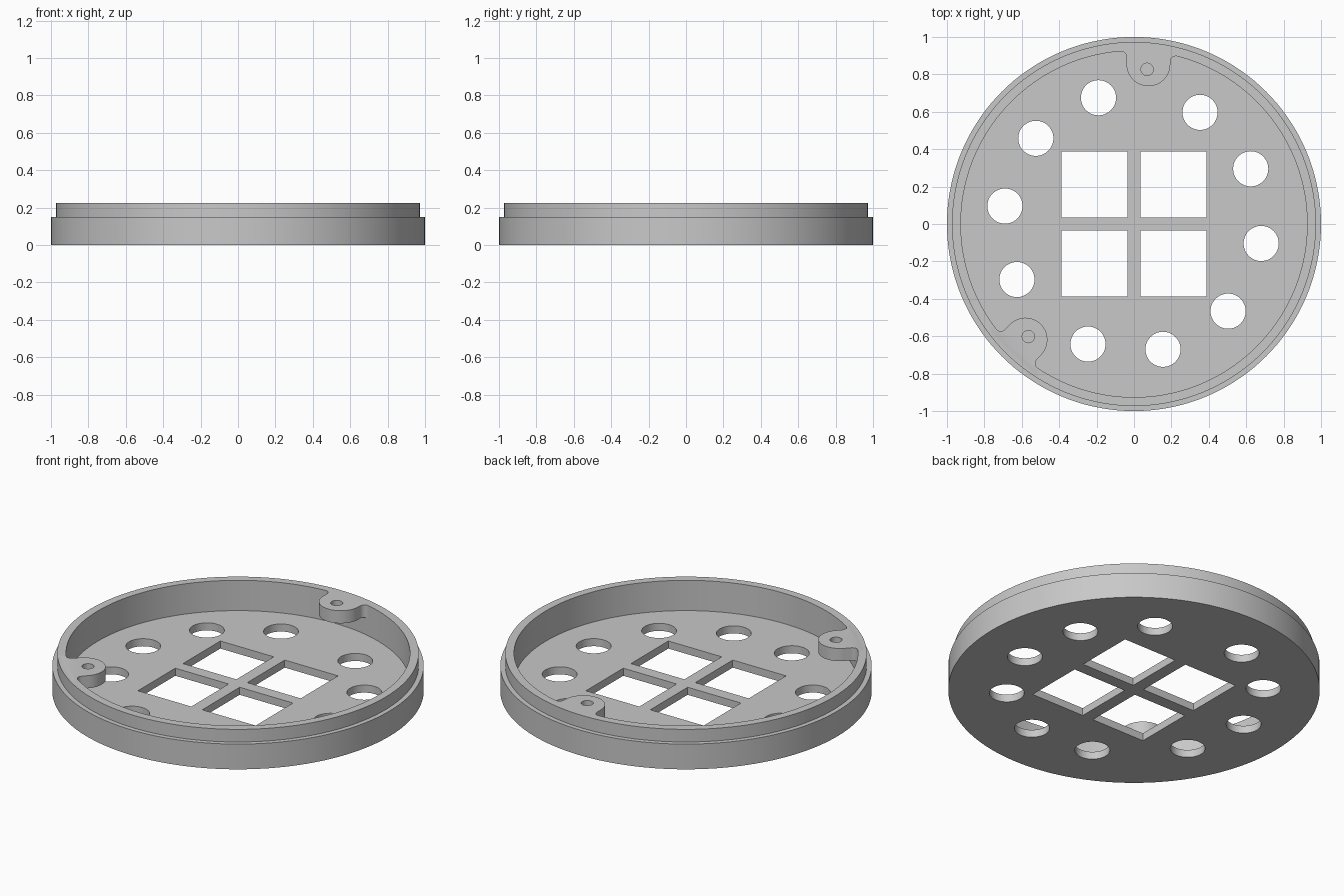
import bpy, bmesh, math
from mathutils import Vector

if "Cube" in bpy.data.objects:
    bpy.data.objects.remove(bpy.data.objects["Cube"])

R_IN, R_RIM, R_OUT = 0.926, 0.973, 1.0
Z_FLOOR, Z_STEP, Z_TOP = 0.045, 0.15, 0.225

grey = bpy.data.materials.new("plain grey")
grey.diffuse_color = (0.58, 0.58, 0.58, 1)
grey.use_nodes = True
grey.node_tree.nodes["Principled BSDF"].inputs["Base Color"].default_value = grey.diffuse_color


def make_object(name, bm):
    bmesh.ops.recalc_face_normals(bm, faces=bm.faces)
    mesh = bpy.data.meshes.new(name)
    bm.to_mesh(mesh)
    bm.free()
    mesh.materials.append(grey)
    obj = bpy.data.objects.new(name, mesh)
    bpy.context.collection.objects.link(obj)
    return obj


def add_prism(bm, outline, z0, z1):
    """Extrude a flat outline from z0 up to z1."""
    face = bm.faces.new([bm.verts.new((x, y, z0)) for x, y in outline])
    new = bmesh.ops.extrude_face_region(bm, geom=[face])["geom"]
    bmesh.ops.translate(bm, vec=(0, 0, z1 - z0),
                        verts=[v for v in new if isinstance(v, bmesh.types.BMVert)])
    return bm


def circle(cx, cy, r, n=48):
    return [(cx + r * math.cos(2 * math.pi * i / n),
             cy + r * math.sin(2 * math.pi * i / n)) for i in range(n)]


def lug_outline(cx, cy, angle, h=0.117, f=0.03):
    """Round-nosed tab running outwards, filleted into the inner wall."""
    u = Vector((math.cos(angle), math.sin(angle)))
    v = Vector((-u.y, u.x))
    c = Vector((cx, cy))
    cu, cv = c.dot(u), c.dot(v)

    def flare(s):
        fv = cv + s * (h + f)
        fu = math.sqrt((R_IN - f) ** 2 - fv ** 2)
        end = math.atan2(fv, fu)
        start = -s * math.pi / 2
        arc = [(fu + f * math.cos(start + (end - start) * i / 6),
                fv + f * math.sin(start + (end - start) * i / 6)) for i in range(7)]
        return arc + [(0.95 * math.cos(end), 0.95 * math.sin(end))]

    nose = [(cu + h * math.cos(math.pi / 2 + math.pi * i / 24),
             cv + h * math.sin(math.pi / 2 + math.pi * i / 24)) for i in range(25)]
    pts = flare(1)[::-1] + nose + flare(-1)
    return [tuple(u * a + v * b) for a, b in pts]


def apply_boolean(obj, tool, operation):
    mod = obj.modifiers.new(operation.lower(), "BOOLEAN")
    mod.operation, mod.solver, mod.object = operation, "EXACT", tool
    bpy.context.view_layer.objects.active = obj
    bpy.ops.object.modifier_apply(modifier=mod.name)
    bpy.data.objects.remove(tool)


# Stepped round cover: spun profile with floor, wall and raised rim
profile = [(0, 0), (R_OUT, 0), (R_OUT, Z_STEP), (R_RIM, Z_STEP),
           (R_RIM, Z_TOP), (R_IN, Z_TOP), (R_IN, Z_FLOOR), (0, Z_FLOOR)]
bm = bmesh.new()
verts = [bm.verts.new((r, 0, z)) for r, z in profile]
edges = [bm.edges.new(pair) for pair in zip(verts, verts[1:])]
bmesh.ops.spin(bm, geom=verts + edges, cent=(0, 0, 0), axis=(0, 0, 1),
               angle=2 * math.pi, steps=144, use_duplicate=False)
bmesh.ops.remove_doubles(bm, verts=bm.verts, dist=1e-4)
cover = make_object("round_cover", bm)

# Two screw lugs hanging from the rim
for cx, cy, deg in [(0.077, 0.854, 90), (-0.58, -0.618, -133.2)]:
    lug = make_object("screw_lug", add_prism(
        bmesh.new(), lug_outline(cx, cy, math.radians(deg)), Z_STEP, Z_TOP))
    apply_boolean(cover, lug, "UNION")

# Openings: ring of round vents, four square windows, two screw holes
vents = [(-0.19, 0.675), (0.353, 0.597), (0.624, 0.295), (0.68, -0.104),
         (0.503, -0.466), (0.155, -0.67), (-0.246, -0.642),
         (-0.626, -0.297), (-0.69, 0.096), (-0.525, 0.458)]
bm = bmesh.new()
for x, y in vents:
    add_prism(bm, circle(x, y, 0.094), -0.1, 0.1)
for sx in (-1, 1):
    for sy in (-1, 1):
        a, b = 0.036, 0.387
        add_prism(bm, [(sx * a, sy * a), (sx * b, sy * a),
                       (sx * b, sy * b), (sx * a, sy * b)], -0.1, 0.1)
for x, y in [(0.07, 0.827), (-0.565, -0.602)]:
    add_prism(bm, circle(x, y, 0.033, 32), 0.1, 0.3)
apply_boolean(cover, make_object("opening_cutter", bm), "DIFFERENCE")

# Smooth round walls, sharp rims
bpy.ops.object.select_all(action="DESELECT")
cover.select_set(True)
bpy.context.view_layer.objects.active = cover
bpy.ops.object.shade_smooth_by_angle(angle=math.radians(30))
